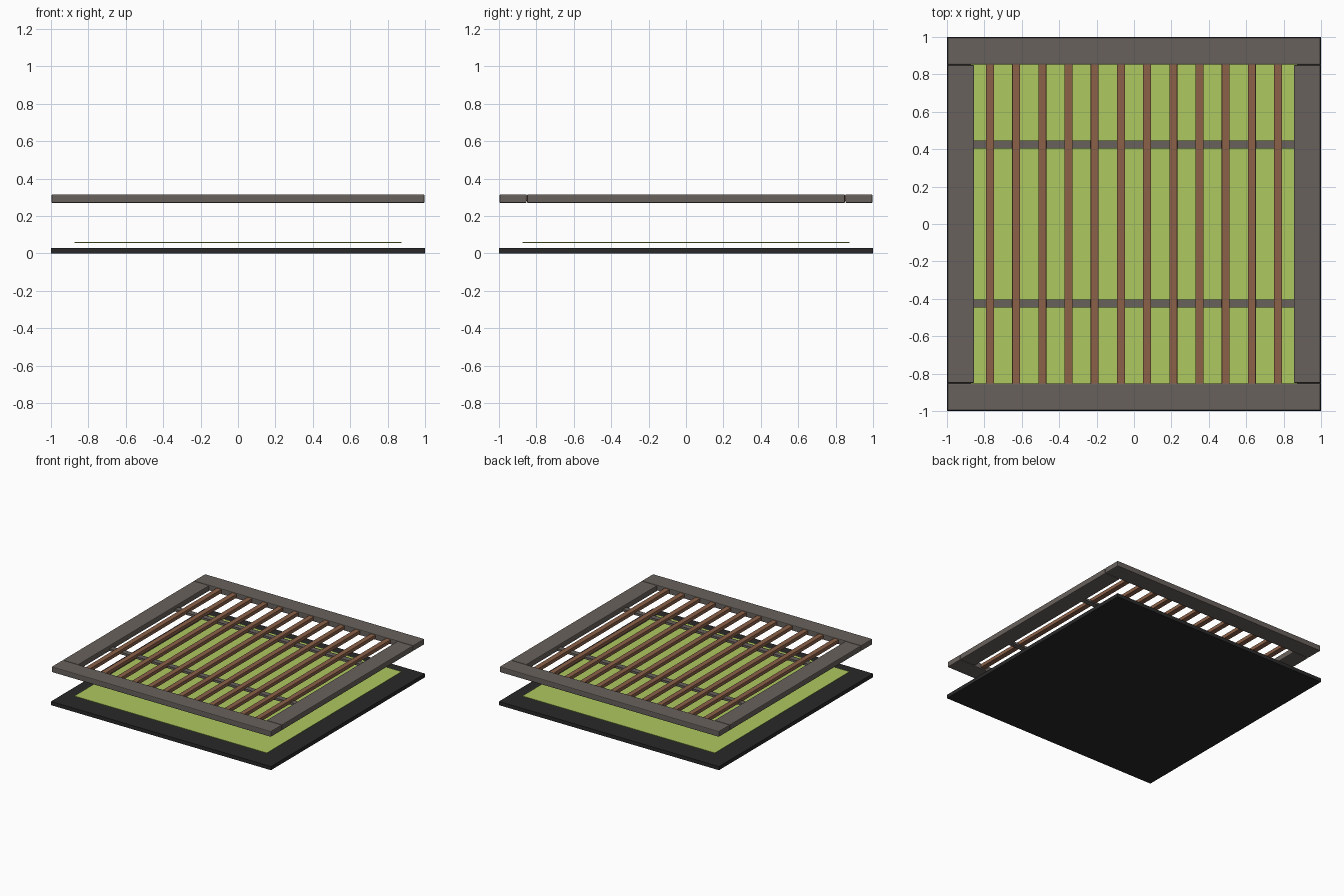
import bpy

if "Cube" in bpy.data.objects:
    bpy.data.objects.remove(bpy.data.objects["Cube"])


def material(name, rgb):
    m = bpy.data.materials.new(name)
    m.diffuse_color = (*rgb, 1)
    m.use_nodes = True
    m.node_tree.nodes["Principled BSDF"].inputs["Base Color"].default_value = m.diffuse_color
    return m


BLACK = material("black", (0.022, 0.022, 0.022))
GREEN = material("light green", (0.42, 0.58, 0.115))
GREY = material("warm grey", (0.138, 0.121, 0.108))
BROWN = material("wood brown", (0.26, 0.12, 0.065))


def box(name, x, y, z, mat, bevel=0):
    """Box from (min, max) ranges, optionally with chamfered edges."""
    bpy.ops.mesh.primitive_cube_add(size=1, location=[(a + b) / 2 for a, b in (x, y, z)])
    ob = bpy.context.object
    ob.name = name
    ob.scale = [b - a for a, b in (x, y, z)]
    bpy.ops.object.transform_apply(location=False, rotation=False, scale=True)
    ob.data.materials.append(mat)
    if bevel:
        mod = ob.modifiers.new("bevel", "BEVEL")
        mod.width = bevel
        mod.segments = 2
    return ob


# Base slab and the thin panel floating above it
box("base_slab", (-1, 1), (-1, 1), (0, 0.03), BLACK)
box("green_panel", (-0.875, 0.875), (-0.875, 0.875), (0.056, 0.061), GREEN)

# Frame: long front and back rails, shorter side rails between them
Z = (0.27, 0.316)
for name, s in (("front_rail", -1), ("back_rail", 1)):
    box(name, (-0.997, 0.997), sorted((s * 0.852, s * 0.997)), Z, GREY, 0.006)
for name, s in (("left_rail", -1), ("right_rail", 1)):
    box(name, sorted((s * 0.855, s * 0.997)), (-0.85, 0.85), Z, GREY, 0.006)

# Cross supports under the slats
for name, y in (("front_support", -0.425), ("back_support", 0.425)):
    box(name, (-0.857, 0.857), (y - 0.022, y + 0.022), (0.272, 0.29), GREY)

# Wooden slats
for i in range(12):
    x = -0.77 + 0.14 * i
    box(f"slat_{i + 1}", (x - 0.0215, x + 0.0215), (-0.855, 0.855), (0.28, 0.31), BROWN, 0.003)
